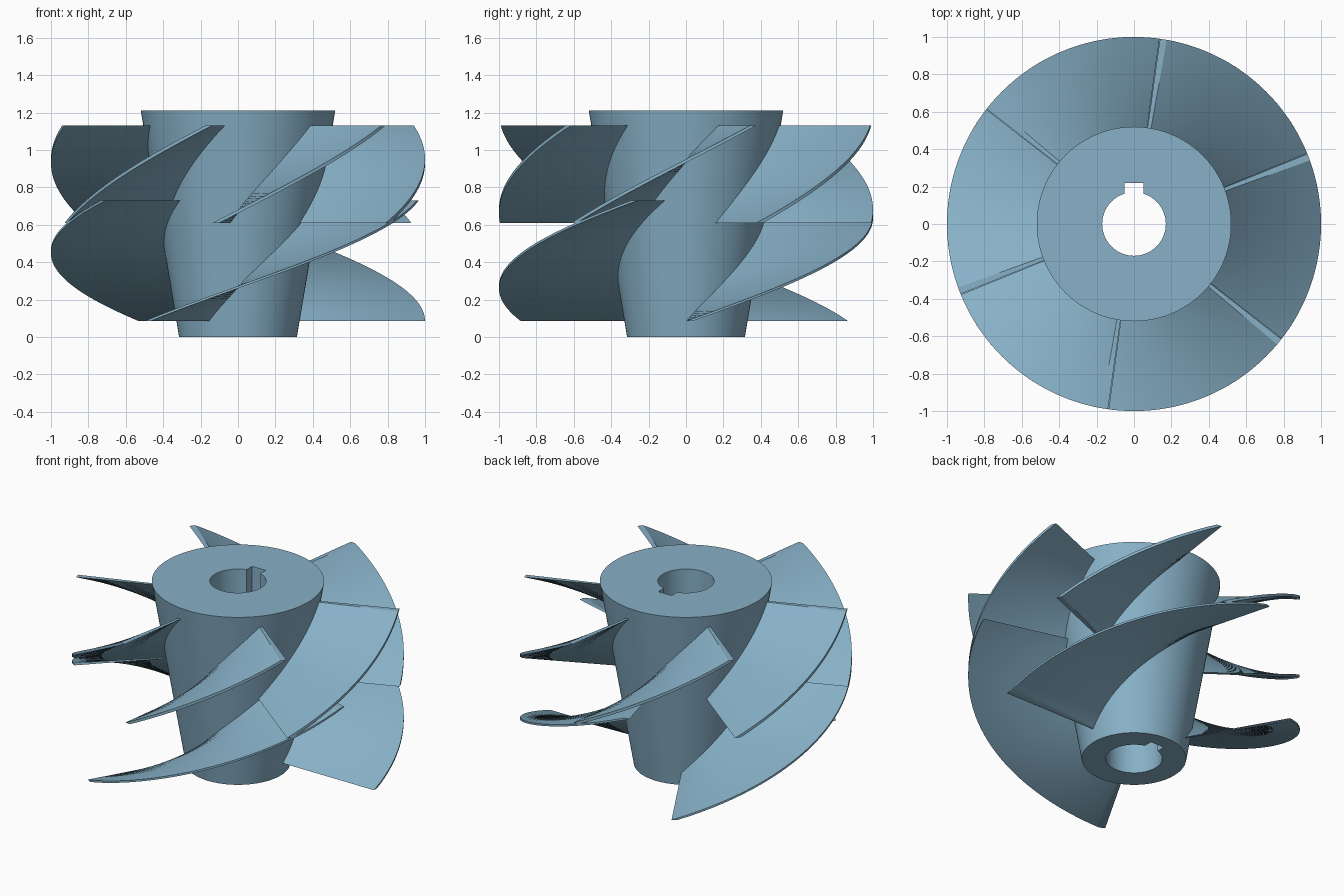
import bpy, bmesh
from math import cos, sin, radians

cube = bpy.data.objects.get("Cube")
if cube:
    bpy.data.objects.remove(cube, do_unlink=True)

steel = bpy.data.materials.new("blue grey metal")
steel.use_nodes = True
colour = (0.245, 0.44, 0.575, 1)
steel.diffuse_color = colour
steel.node_tree.nodes["Principled BSDF"].inputs["Base Color"].default_value = colour

HEIGHT, R_BOTTOM, R_TOP = 1.21, 0.315, 0.52
BORE = 0.17


def hub_radius(z):
    return R_BOTTOM + (R_TOP - R_BOTTOM) * z / HEIGHT


def finish(ob, name):
    ob.name = ob.data.name = name
    ob.data.materials.clear()
    ob.data.materials.append(steel)
    bpy.ops.object.select_all(action='DESELECT')
    ob.select_set(True)
    bpy.context.view_layer.objects.active = ob
    bpy.ops.object.shade_smooth_by_angle(angle=radians(30))


def helical_blade(name, z0, z1, start, sweep, thick=2.1, steps=40):
    """Thin helical vane with radial, level ends, rooted in the tapered hub."""
    bm = bmesh.new()
    rings = []
    for i in range(steps + 1):
        t = i / steps
        z = z0 + (z1 - z0) * t
        a = radians(start + sweep * t)
        b = a + radians(thick)
        root = hub_radius(z) - 0.03
        mid = (root + 1) / 2
        section = [(root, a), (mid, a), (1, a), (1, b), (mid, b), (root, b)]
        rings.append([bm.verts.new((r * cos(k), r * sin(k), z)) for r, k in section])
    for low, high in zip(rings, rings[1:]):
        for j in range(len(low)):
            k = (j + 1) % len(low)
            bm.faces.new((low[j], low[k], high[k], high[j]))
    bm.faces.new(rings[0])
    bm.faces.new(rings[-1])
    bmesh.ops.recalc_face_normals(bm, faces=bm.faces)
    mesh = bpy.data.meshes.new(name)
    bm.to_mesh(mesh)
    bm.free()
    ob = bpy.data.objects.new(name, mesh)
    bpy.context.collection.objects.link(ob)
    finish(ob, name)


# Tapered hub
bpy.ops.mesh.primitive_cone_add(vertices=96, radius1=R_BOTTOM, radius2=R_TOP,
                                depth=HEIGHT, location=(0, 0, HEIGHT / 2))
hub = bpy.context.object

# Shaft bore and keyway, cut right through
bpy.ops.mesh.primitive_cylinder_add(vertices=64, radius=BORE, depth=2,
                                    location=(0, 0, HEIGHT / 2))
bore = bpy.context.object
bpy.ops.mesh.primitive_cube_add(size=1, location=(0, 0.16, HEIGHT / 2))
keyway = bpy.context.object
keyway.scale = (0.1, 0.12, 2)
bpy.context.view_layer.update()
for cutter in (bore, keyway):
    cutter.hide_render = True
    bpy.context.view_layer.objects.active = hub
    cut = hub.modifiers.new("cut", 'BOOLEAN')
    cut.operation = 'DIFFERENCE'
    cut.solver = 'EXACT'
    cut.object = cutter
    bpy.ops.object.modifier_apply(modifier=cut.name)
    bpy.data.objects.remove(cutter, do_unlink=True)
finish(hub, "hub")

# Three long lower blades and six short upper blades
for n in range(3):
    helical_blade(f"lower_blade_{n + 1}", 0.085, 0.73, 120 * n, 103, steps=60)
for n in range(6):
    helical_blade(f"upper_blade_{n + 1}", 0.61, 1.13, 22.2 + 60 * n, 57.7)
